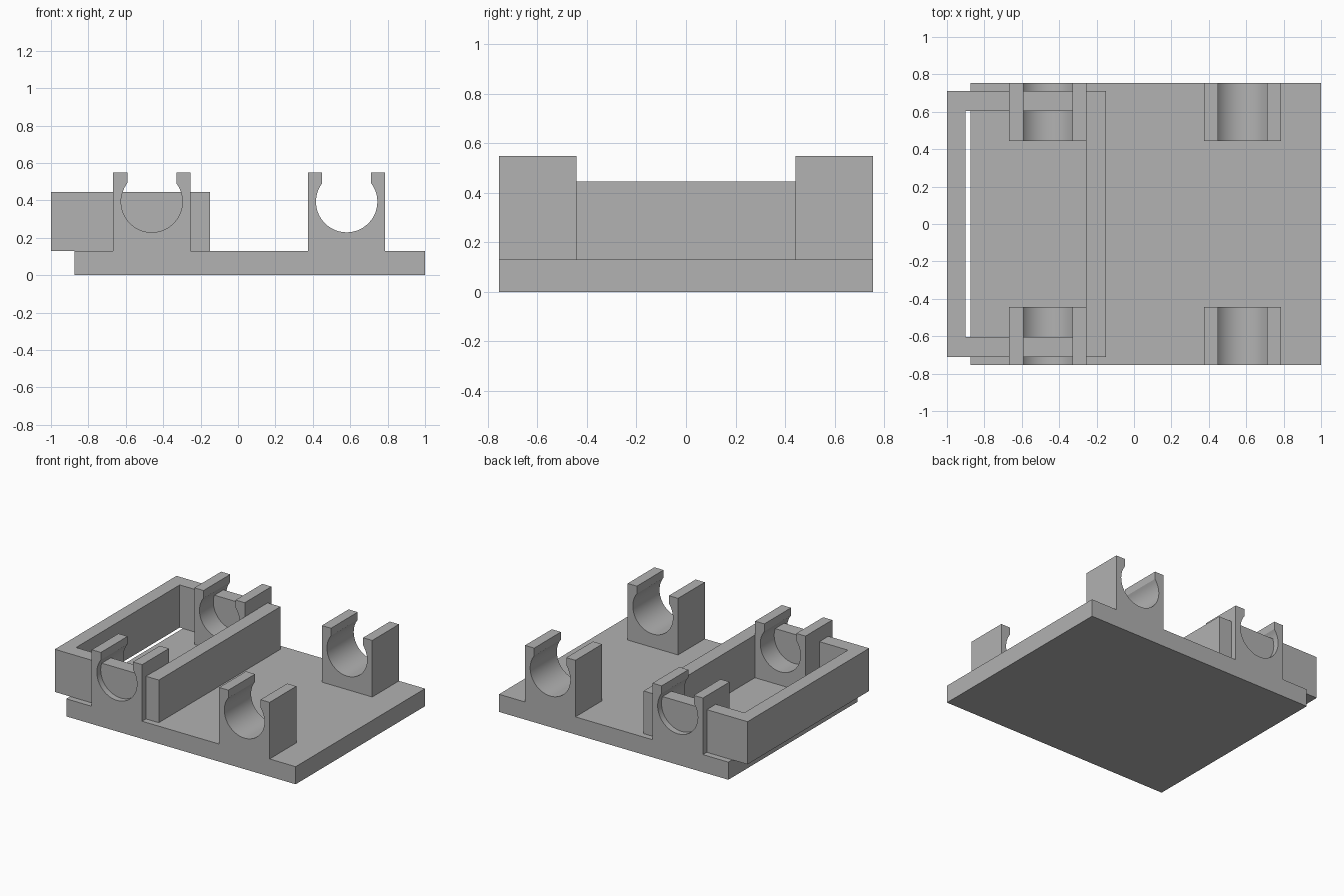
import bpy
import bmesh
import math

cube = bpy.data.objects.get("Cube")
if cube:
    bpy.data.objects.remove(cube, do_unlink=True)

# Single grey plastic
grey = bpy.data.materials.new("light_grey")
grey.use_nodes = True
COLOUR = (0.445, 0.445, 0.445, 1)
grey.diffuse_color = COLOUR
grey.node_tree.nodes["Principled BSDF"].inputs["Base Color"].default_value = COLOUR


def extrude_profile(name, points, direction):
    """Make a solid from a closed outline pushed along a direction."""
    bm = bmesh.new()
    face = bm.faces.new([bm.verts.new(p) for p in points])
    moved = bmesh.ops.extrude_face_region(bm, geom=[face])["geom"]
    # The first face stays as the near cap of the solid
    verts = [v for v in moved if isinstance(v, bmesh.types.BMVert)]
    bmesh.ops.translate(bm, verts=verts, vec=direction)
    if len([f for f in bm.faces if len(f.verts) == len(points)]) < 2:
        bm.faces.new([bm.verts[i] for i in range(len(points))])
    bmesh.ops.recalc_face_normals(bm, faces=bm.faces)
    mesh = bpy.data.meshes.new(name)
    bm.to_mesh(mesh)
    bm.free()
    mesh.materials.append(grey)
    obj = bpy.data.objects.new(name, mesh)
    bpy.context.collection.objects.link(obj)
    return obj


def smooth(obj):
    bpy.ops.object.select_all(action="DESELECT")
    obj.select_set(True)
    bpy.context.view_layer.objects.active = obj
    bpy.ops.object.shade_smooth_by_angle(angle=math.radians(30))


def rectangle(x0, x1, y0, y1, z):
    return [(x0, y0, z), (x1, y0, z), (x1, y1, z), (x0, y1, z)]


# Base plate
DEPTH = 0.755
TOP = 0.13
extrude_profile("base_plate", rectangle(-0.875, 1, -DEPTH, DEPTH, 0), (0, 0, TOP))

# Open rectangular frame: outer walls overhang the plate on one side
OUTER = (-1, -0.15, -0.71, 0.71)
INNER = (-0.9, -0.253, -0.605, 0.605)
bm = bmesh.new()
loops = []
for z in (TOP, 0.445):
    for bounds in (OUTER, INNER):
        loops.append([bm.verts.new(p) for p in rectangle(*bounds, z)])
low_out, low_in, high_out, high_in = loops
for a, b in ((low_out, high_out), (high_out, high_in), (high_in, low_in), (low_in, low_out)):
    for i in range(4):
        j = (i + 1) % 4
        bm.faces.new((a[i], a[j], b[j], b[i]))
bmesh.ops.recalc_face_normals(bm, faces=bm.faces)
mesh = bpy.data.meshes.new("tray_frame")
bm.to_mesh(mesh)
bm.free()
mesh.materials.append(grey)
bpy.context.collection.objects.link(bpy.data.objects.new("tray_frame", mesh))

# Snap clips: block with a round bore opening upward through a narrower slot
CLIP_HALF, SLOT_HALF, RADIUS = 0.206, 0.131, 0.164
BORE_Z, CLIP_TOP, CLIP_DEPTH = 0.393, 0.548, 0.312
ARC_STEPS = 48


def clip(name, x, y):
    start = math.acos(SLOT_HALF / RADIUS)
    sweep = math.pi + 2 * start
    outline = [(-CLIP_HALF, TOP), (CLIP_HALF, TOP), (CLIP_HALF, CLIP_TOP), (SLOT_HALF, CLIP_TOP)]
    for i in range(ARC_STEPS + 1):
        a = start - sweep * i / ARC_STEPS
        outline.append((RADIUS * math.cos(a), BORE_Z + RADIUS * math.sin(a)))
    outline += [(-SLOT_HALF, CLIP_TOP), (-CLIP_HALF, CLIP_TOP)]
    points = [(x + px, y, pz) for px, pz in outline]
    smooth(extrude_profile(name, points, (0, CLIP_DEPTH, 0)))


for side, x in (("right", -0.461), ("left", 0.581)):
    clip("front_" + side + "_clip", x, -DEPTH)
    clip("back_" + side + "_clip", x, DEPTH - CLIP_DEPTH)
